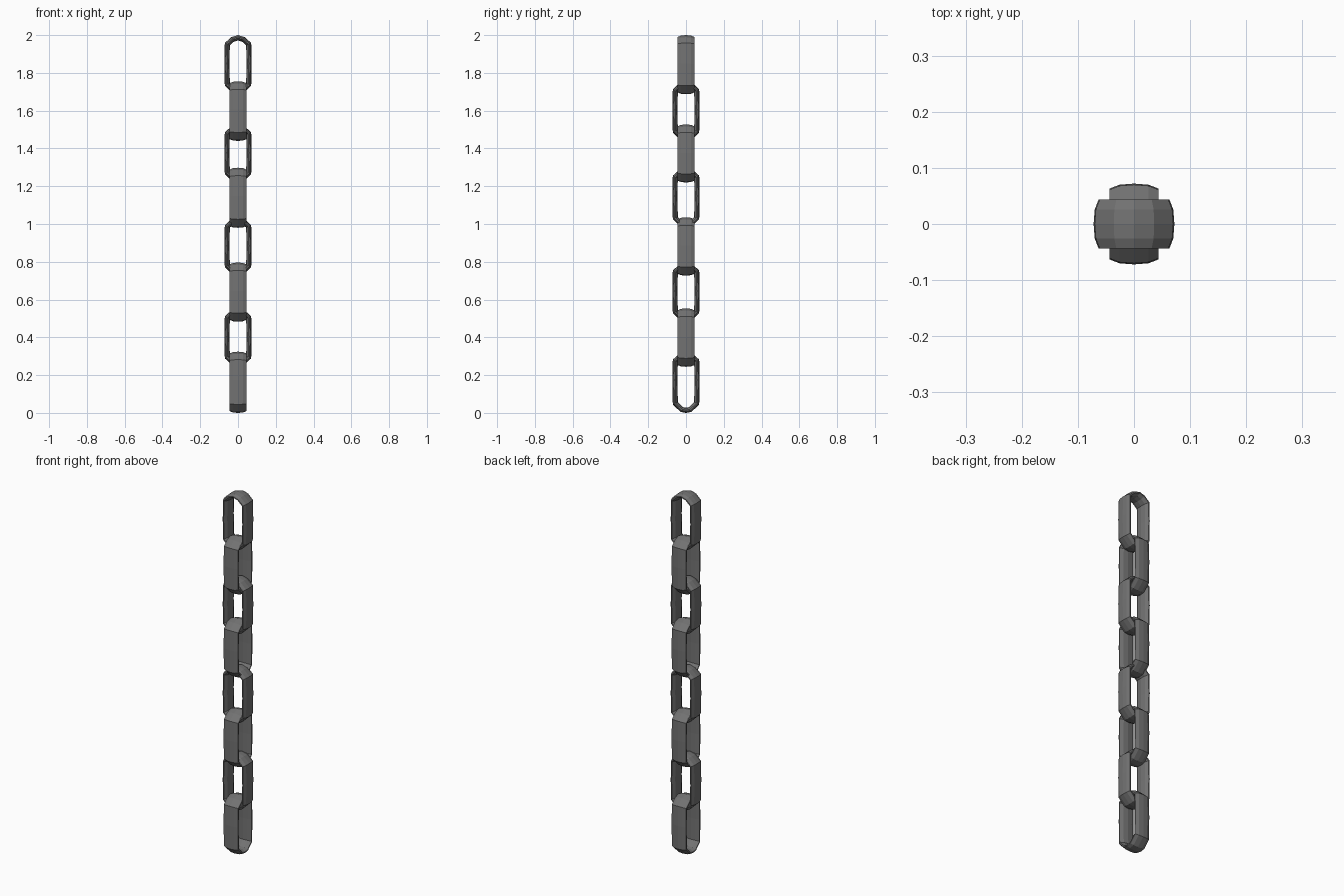
import bpy, bmesh
from mathutils import Vector

if "Cube" in bpy.data.objects:
    bpy.data.objects.remove(bpy.data.objects["Cube"])

# Half outline of one link: (half width, height below the link's top)
HALF = [(0, 0), (0.036, -0.011), (0.07, -0.042), (0.072, -0.15),
        (0.07, -0.268), (0.029, -0.308), (0, -0.313)]
# Lens-shaped band section: (position across band, inset from outline)
SECTION = [(-0.044, 0.009), (-0.026, 0.002), (0, 0), (0.026, 0.002), (0.044, 0.009),
           (0.044, 0.015), (0.026, 0.024), (0, 0.027), (-0.026, 0.024), (-0.044, 0.015)]
# (top, bottom) heights of the links
SPANS = [(2.0, 1.687), (1.755, 1.44), (1.527, 1.22), (1.298, 0.98),
         (1.035, 0.727), (0.796, 0.483), (0.553, 0.244), (0.324, 0.0)]

# Dark iron
iron = bpy.data.materials.new("iron")
iron.diffuse_color = (0.17, 0.17, 0.17, 1)
iron.use_nodes = True
iron.node_tree.nodes["Principled BSDF"].inputs["Base Color"].default_value = iron.diffuse_color


def inward(path, i):
    """Mitred inward direction at a point of a clockwise outline."""
    p = path[i]
    a = (p - path[i - 1]).normalized()
    b = (path[(i + 1) % len(path)] - p).normalized()
    na, nb = Vector((a.y, -a.x)), Vector((b.y, -b.x))
    m = (na + nb).normalized()
    return m / m.dot(na)


def make_link(name, top, bottom, turned):
    stretch = (top - bottom) - 0.313
    half = [Vector((x, top + z - (stretch if z < -0.2 else 0))) for x, z in HALF]
    path = half + [Vector((-p.x, p.y)) for p in half[-2:0:-1]]
    bm = bmesh.new()
    rings = []
    for i, p in enumerate(path):
        n = inward(path, i)
        ring = []
        for w, inset in SECTION:
            q = p + n * inset
            ring.append(bm.verts.new((w, q.x, q.y) if turned else (q.x, w, q.y)))
        rings.append(ring)
    k = len(SECTION)
    for i, r in enumerate(rings):
        s = rings[(i + 1) % len(rings)]
        for j in range(k):
            bm.faces.new((r[j], r[(j + 1) % k], s[(j + 1) % k], s[j]))
    bmesh.ops.recalc_face_normals(bm, faces=bm.faces)
    mesh = bpy.data.meshes.new(name)
    bm.to_mesh(mesh)
    bm.free()
    mesh.materials.append(iron)
    bpy.context.collection.objects.link(bpy.data.objects.new(name, mesh))


# Chain: every second link is turned a quarter
for i, (top, bottom) in enumerate(SPANS):
    make_link(f"chain_link_{i + 1}", top, bottom, i % 2 == 1)
